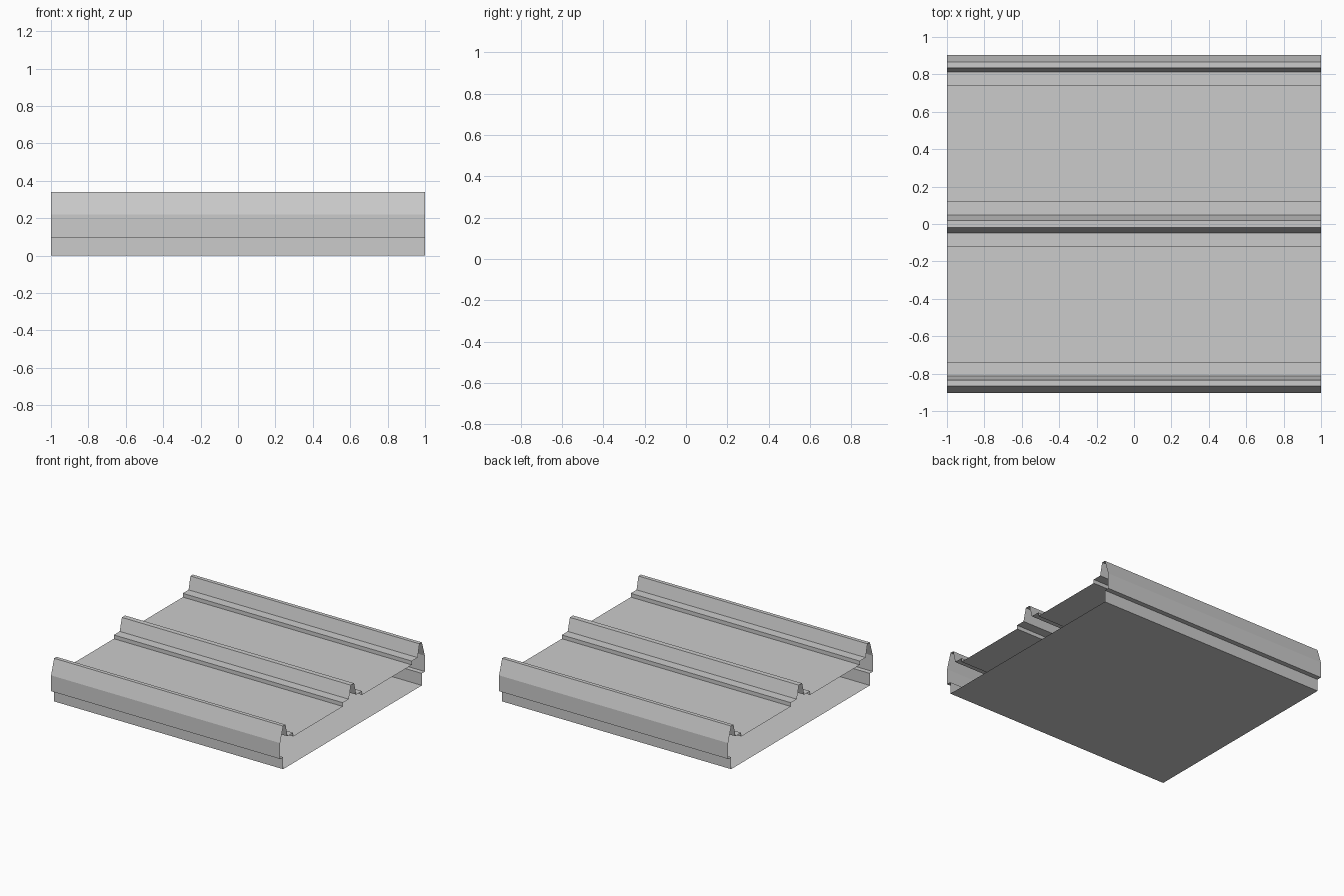
import bpy, bmesh

if "Cube" in bpy.data.objects:
    bpy.data.objects.remove(bpy.data.objects["Cube"])

HALF_X = 1.0

# Extrude an open or closed (y, z) profile along x as a thin uncapped sheet
def sheet(name, profile, closed=False):
    bm = bmesh.new()
    rows = [[bm.verts.new((x, y, z)) for y, z in profile] for x in (-HALF_X, HALF_X)]
    n = len(profile)
    for i in range(n if closed else n - 1):
        j = (i + 1) % n
        bm.faces.new((rows[0][i], rows[0][j], rows[1][j], rows[1][i]))
    bmesh.ops.recalc_face_normals(bm, faces=bm.faces)
    mesh = bpy.data.meshes.new(name)
    bm.to_mesh(mesh)
    bm.free()
    obj = bpy.data.objects.new(name, mesh)
    bpy.context.collection.objects.link(obj)
    return obj

DECK, LEDGE, TOP, LIP = 0.21, 0.24, 0.34, 0.095

# Front half of the section: bottom tray, undercut lip, edge rib, deck, centre rib
front = [
    (-0.865, 0.0), (-0.865, LIP), (-0.903, LIP), (-0.903, 0.22),
    (-0.865, TOP), (-0.835, TOP), (-0.812, LEDGE),
    (-0.74, LEDGE), (-0.74, DECK),
    (-0.12, DECK), (-0.12, LEDGE), (-0.047, LEDGE), (-0.02, TOP),
]
# Mirror for the back half and close along the flat bottom
back = [(-y, z) for y, z in reversed(front)]
sheet("roof_panel_shell", front + back, closed=True)
